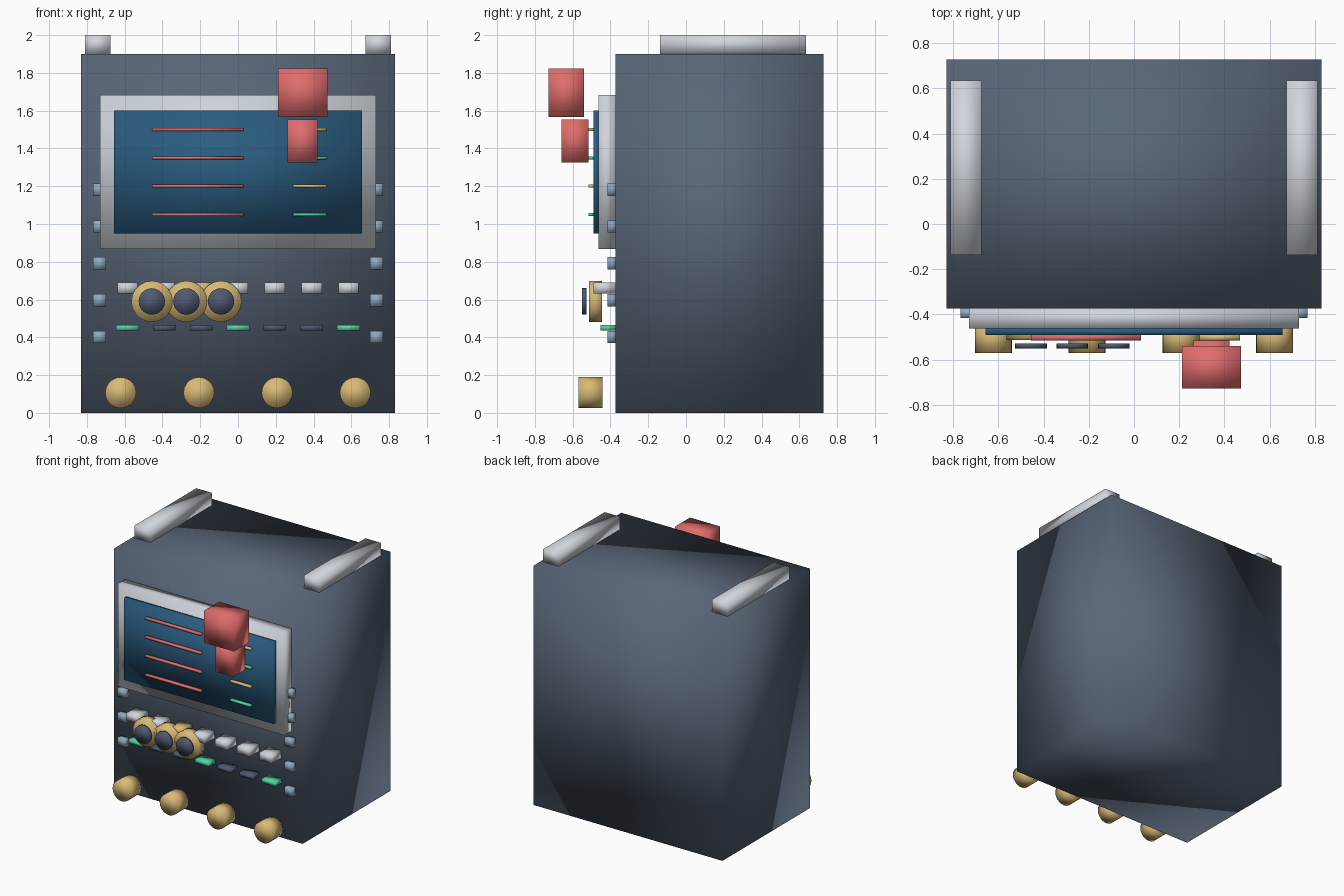
import bpy
import math

default = bpy.data.objects.get("Cube")
if default:
    bpy.data.objects.remove(default, do_unlink=True)


def material(name, rgb):
    m = bpy.data.materials.new(name)
    m.use_nodes = True
    m.diffuse_color = (*rgb, 1)
    m.node_tree.nodes["Principled BSDF"].inputs["Base Color"].default_value = (*rgb, 1)
    return m


slate = material("slate", (0.10, 0.135, 0.19))
silver = material("silver", (0.63, 0.67, 0.72))
blue = material("screen blue", (0.023, 0.107, 0.216))
red = material("coral red", (0.74, 0.15, 0.15))
gold = material("gold", (0.70, 0.49, 0.18))
green = material("mint green", (0.084, 0.67, 0.39))
steel = material("steel blue", (0.28, 0.40, 0.52))
dark = material("dark slate", (0.08, 0.10, 0.16))


def finish(name, mat):
    ob = bpy.context.object
    ob.name = ob.data.name = name
    ob.data.materials.append(mat)
    bpy.ops.object.transform_apply(location=False, rotation=True, scale=True)
    bpy.ops.object.shade_smooth()  # soft shading runs across all edges
    return ob


def box(name, mat, x, y, z):
    """Box from its (low, high) extent on each axis."""
    spans = (x, y, z)
    bpy.ops.mesh.primitive_cube_add(size=1, location=[(a + b) / 2 for a, b in spans])
    bpy.context.object.scale = [b - a for a, b in spans]
    return finish(name, mat)


def disc(name, mat, x, z, radius, y):
    """Cylinder whose axis points to the front."""
    bpy.ops.mesh.primitive_cylinder_add(
        vertices=20, radius=radius, depth=y[1] - y[0],
        location=(x, (y[0] + y[1]) / 2, z), rotation=(math.pi / 2, 0, 0))
    return finish(name, mat)


def around(centre, size):
    return (centre - size / 2, centre + size / 2)


FRONT = -0.373

# Cabinet, screen frame and screen
box("cabinet", slate, (-0.83, 0.83), (FRONT, 0.727), (0, 1.9))
box("screen_frame", silver, (-0.73, 0.73), (-0.462, FRONT), (0.868, 1.683))
box("screen", blue, (-0.657, 0.657), (-0.491, -0.462), (0.95, 1.6))

# Top handles and side buttons
for side, sign in (("left", 1), ("right", -1)):
    box("handle_" + side, silver, around(sign * 0.743, 0.136), (-0.138, 0.635), (1.9, 2.0))
    for i in range(5):
        box(f"side_button_{side}_{i + 1}", steel, around(sign * 0.733, 0.068),
            (-0.415, FRONT), around(0.402 + i * 0.195, 0.065))

# Lines on the screen
for i in range(4):
    z = around(1.05 + i * 0.15, 0.016)
    box(f"long_line_{i + 1}", red, (-0.455, 0.03), (-0.515, -0.491), z)
    box(f"short_line_{i + 1}", gold if i % 2 else green, (0.29, 0.468), (-0.515, -0.491), z)

# Red block figure in front of the screen
box("figure_head", red, (0.212, 0.474), (-0.727, -0.54), (1.567, 1.822))
box("figure_body", red, (0.263, 0.422), (-0.66, -0.515), (1.326, 1.552))

# Two rows of keys
for i in range(7):
    x = (i - 3) * 0.195
    box(f"upper_key_{i + 1}", gold if i == 2 else silver, around(x, 0.107),
        (-0.49, FRONT), (0.631, 0.69))
    box(f"lower_key_{i + 1}", dark if i % 3 else green, around(x, 0.12),
        (-0.453, FRONT), (0.435, 0.466))

# Three dials with dark caps
for i in range(3):
    x = -0.456 + i * 0.183
    disc(f"dial_{i + 1}", gold, x, 0.59, 0.109, (-0.514, -0.445))
    disc(f"dial_cap_{i + 1}", dark, x, 0.59, 0.07, (-0.55, -0.528))

# Round knobs along the base
for i in range(4):
    disc(f"base_knob_{i + 1}", gold, (i - 1.5) * 0.414, 0.107, 0.082, (-0.57, -0.441))
